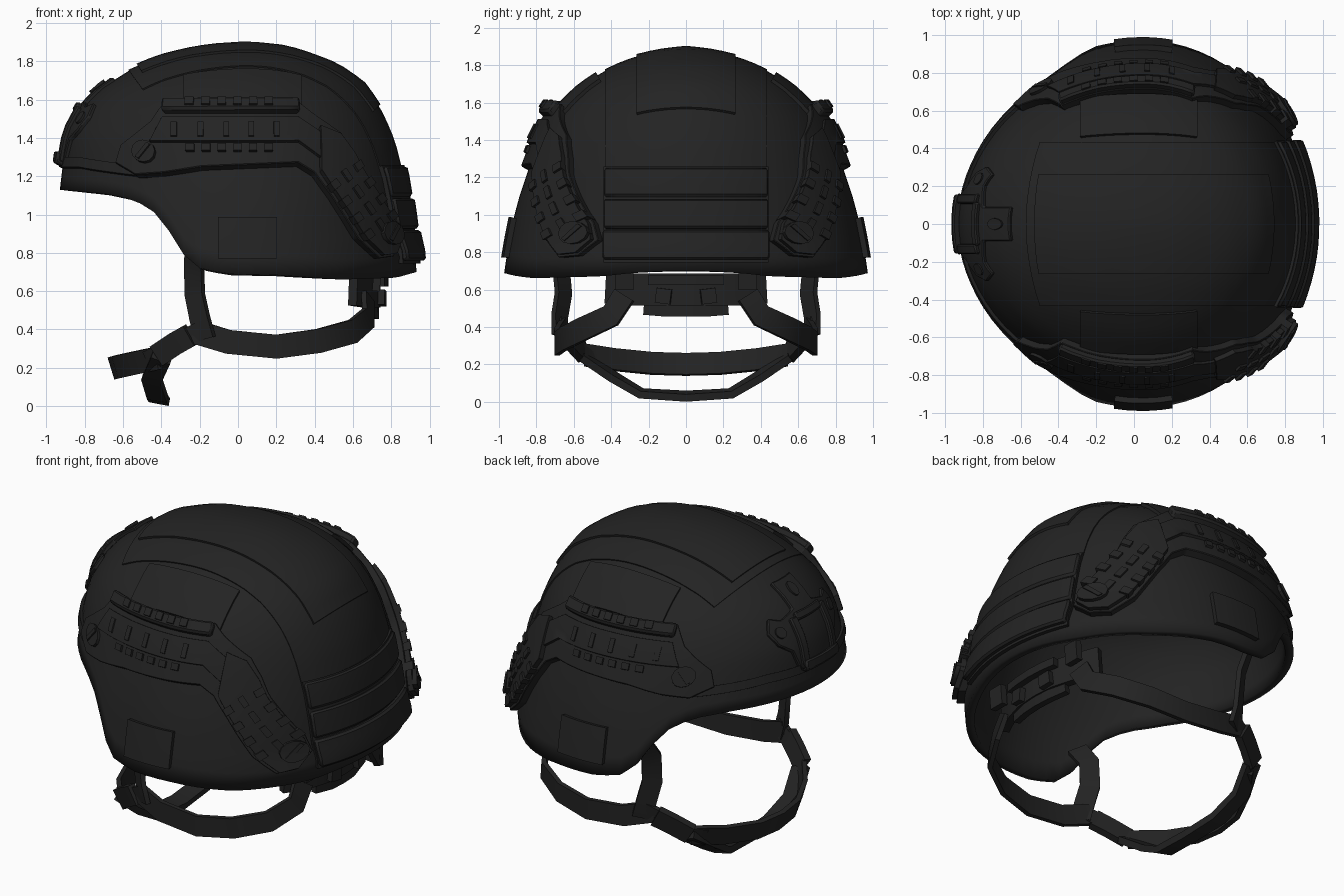
import bpy, bmesh
from math import sin, cos, acos, pi, radians
from mathutils import Vector
from mathutils.bvhtree import BVHTree

cube = bpy.data.objects.get("Cube")
if cube:
    bpy.data.objects.remove(cube)

black = bpy.data.materials.new("matte_black")
black.use_nodes = True
black.diffuse_color = (0.017, 0.017, 0.017, 1)
black.node_tree.nodes["Principled BSDF"].inputs["Base Color"].default_value = black.diffuse_color
parts = []


def add(name, bm, mirror=False, thick=0, bevel=0):
    bmesh.ops.recalc_face_normals(bm, faces=bm.faces)
    mesh = bpy.data.meshes.new(name)
    bm.to_mesh(mesh)
    bm.free()
    mesh.materials.append(black)
    ob = bpy.data.objects.new(name, mesh)
    bpy.context.collection.objects.link(ob)
    if mirror:
        m = ob.modifiers.new("Mirror", 'MIRROR')
        m.use_axis = (False, True, False)
    if thick:
        m = ob.modifiers.new("Solidify", 'SOLIDIFY')
        m.thickness, m.offset = thick, -1
    if bevel:
        m = ob.modifiers.new("Bevel", 'BEVEL')
        m.width, m.segments, m.angle_limit = bevel, 1, radians(50)
    parts.append(ob)


def lerp(table, v):
    for (a, p), (b, q) in zip(table, table[1:]):
        if v <= b:
            return p + (q - p) * max(0, (v - a) / (b - a))
    return table[-1][1]


# Shell: half-extents by height, rim height by depth
TOP, CX = 1.885, 0.05
FRONT = [(.7, .97), (1.13, .98), (1.3, .96), (1.42, .94), (1.55, .87), (1.65, .78),
         (1.75, .62), (1.82, .45), (1.87, .23), (TOP, 0)]
BACK = [(.66, .87), (.76, .9), (.83, .86), (1, .84), (1.2, .81), (1.4, .76), (1.55, .69),
        (1.68, .6), (1.77, .47), (1.84, .29), (1.87, .17), (TOP, 0)]
SIDE = [(.66, .97), (.72, .975), (.8, .955), (.97, .925), (1.1, .89), (1.25, .84),
        (1.4, .785), (1.55, .705), (1.7, .55), (1.8, .38), (1.86, .2), (TOP, 0)]
RIM = [(-.93, 1.13), (-.7, 1.11), (-.55, 1.08), (-.45, 1.03), (-.38, .95), (-.27, .77),
       (-.2, .72), (-.05, .69), (.2, .685), (.55, .66), (.85, .67), (.95, .7)]
N, LEVELS = 72, 18
bm = bmesh.new()
rings = []
for i in range(LEVELS):
    ring = []
    for j in range(N):
        a = 2 * pi * j / N
        low = lerp(RIM, CX + cos(a) * (.9 if cos(a) > 0 else .97))
        z = low + (TOP - low) * sin(pi / 2 * i / LEVELS)
        x = CX + cos(a) * lerp(BACK if cos(a) > 0 else FRONT, z)
        ring.append(bm.verts.new((x, sin(a) * lerp(SIDE, z), z)))
    rings.append(ring)
pole = bm.verts.new((CX, 0, TOP))
for j in range(N):
    k = (j + 1) % N
    for lo, hi in zip(rings, rings[1:]):
        bm.faces.new((lo[j], lo[k], hi[k], hi[j]))
    bm.faces.new((rings[-1][j], rings[-1][k], pole))
bm.normal_update()
surface = BVHTree.FromBMesh(bm)
add("shell", bm, thick=.05)


# Ways of laying a flat outline onto the shell: each gives a ray
def around(a, z):
    return Vector((CX + 3 * cos(a), 3 * sin(a), z)), Vector((-cos(a), -sin(a), 0))


RAIL_RADIUS = [(1.2, .94), (1.4, .87), (1.56, .79)]
RAYS = {
    "side": lambda u, v: (Vector((u, -3, v)), Vector((0, 1, 0))),
    "front": lambda u, v: (Vector((-3, u, v)), Vector((1, 0, 0))),
    "rear": lambda u, v: (Vector((3, u, v)), Vector((-1, 0, 0))),
    "over": lambda u, v: (Vector((CX + 3 * cos(u), v, .9 + 3 * sin(u))), Vector((-cos(u), 0, -sin(u)))),
    "across": lambda u, v: (Vector((u, -3 * cos(v), .9 + 3 * sin(v))), Vector((0, cos(v), -sin(v)))),
    "around": around,
    "rail": lambda u, v: around(-acos((u - CX) / lerp(RAIL_RADIUS, v)), v),
}


def plate(name, way, outlines, lift, mirror=False, bevel=0, step=.07):
    bm = bmesh.new()
    for outline in outlines:
        bm.faces.new([bm.verts.new((u, v, 0)) for u, v in outline])
    for axis in (0, 1):
        vals = [v.co[axis] for v in bm.verts]
        n = int((max(vals) - min(vals)) / step)
        no = Vector((1 - axis, axis, 0))
        for i in range(1, n + 1):
            c = min(vals) + (max(vals) - min(vals)) * i / (n + 1)
            bmesh.ops.bisect_plane(bm, geom=bm.verts[:] + bm.edges[:] + bm.faces[:],
                                   plane_co=no * c, plane_no=no)
    base = bm.verts[:]
    out = bmesh.ops.extrude_face_region(bm, geom=bm.faces[:], use_keep_orig=True)
    top = [g for g in out["geom"] if isinstance(g, bmesh.types.BMVert)]
    for group, h in ((base, -.015), (top, lift)):
        for v in group:
            o, d = RAYS[way](v.co.x, v.co.y)
            hit = surface.ray_cast(o, d)[0]
            if hit is None:
                hit = surface.find_nearest(o + d * 2.2)[0]
            v.co = hit + (hit - Vector((CX, 0, .75))).normalized() * h
    add(name, bm, mirror, bevel=bevel)


def rect(x, z, w, h, turn=0):
    c, s = cos(turn), sin(turn)
    return [(x + a * w / 2 * c - b * h / 2 * s, z + a * w / 2 * s + b * h / 2 * c)
            for a, b in ((-1, -1), (1, -1), (1, 1), (-1, 1))]


def disc(x, z, r, n=12):
    return [(x + r * cos(2 * pi * i / n), z + r * sin(2 * pi * i / n)) for i in range(n)]


# Fabric cover strip and patches
plate("crown_strip", "over", [rect(1.05, 0, 2.3, .86)], .008)
plate("crown_patch", "over", [rect(1.46, 0, 1.38, .52)], .02)
plate("upper_side_patch", "across", [rect(.025, .92, .61, .28)], .02, True)
plate("ear_patch", "side", [rect(.05, .875, .3, .21)], .03, True)

# Rear pouch with three bands
for i, z in enumerate((.835, .995, 1.16)):
    plate(f"rear_band_{i}", "rear", [rect(0, z, .85, .15)], .055 - .008 * i, bevel=.012)
plate("rear_pouch", "rear", [rect(0, .995, .86, .5)], .025)

# Side rails: base, thicker rear leg, channel and top lip
plate("rail_base", "rail", [[(-.63, 1.25), (-.6, 1.34), (-.46, 1.46), (-.4, 1.56), (.34, 1.56),
                             (.42, 1.5), (.58, 1.4), (.65, 1.3), (.77, 1.08), (.84, .95), (.86, .86),
                             (.8, .78), (.72, .77), (.62, .87), (.5, 1.08), (.42, 1.2), (.33, 1.25),
                             (-.2, 1.23), (-.4, 1.2), (-.54, 1.19)]], .045, True, .012, .05)
plate("rail_leg", "rail", [[(.45, 1.42), (.56, 1.38), (.64, 1.28), (.83, .94), (.845, .86), (.8, .795),
                            (.73, .785), (.64, .88), (.45, 1.2)]], .075, True, .012, .05)
plate("rail_channel", "rail", [[(-.46, 1.35), (-.4, 1.47), (.33, 1.47), (.53, 1.35), (.45, 1.27),
                                (.33, 1.35)]], .062, True, .008, .05)
plate("rail_lip", "rail", [rect(-.03, 1.525, .74, .06)], .085, True, .012)
LEG = radians(-58)
slots = [rect(-.34 + .137 * i, 1.405, .03, .07) for i in range(5)]
leg_teeth = []
for i in range(4):
    x, z = .58 + .05 * i, 1.17 - .08 * i
    for off in (-.085, .085):
        leg_teeth.append(rect(x - off * sin(LEG), z + off * cos(LEG), .04, .045, LEG))
    leg_teeth.append(rect(x, z, .06, .03, LEG))
plate("leg_teeth", "rail", leg_teeth, .088, True)
plate("rail_slots", "rail", slots, .07, True)
for name, z, h in (("upper_teeth", 1.53, .093), ("lower_teeth", 1.32, .06)):
    plate(name, "rail", [rect(-.26 + .085 * i, z, .045, .035) for i in range(6)], h, True)
for name, x, z, h in (("front_screw", -.49, 1.3, .062), ("rear_screw", .785, .89, .1)):
    plate(name, "rail", [disc(x, z, .055)], h, True)
    plate(name + "_slot", "rail", [rect(x, z, .09, .018, .9)], h + .008, True)

# Brow strap and front mount
plate("brow_strap", "around", [[(pi - .95, 1.19), (pi - .4, 1.24), (pi + .4, 1.24), (pi + .95, 1.19),
                                (pi + .95, 1.24), (pi + .4, 1.29), (pi - .4, 1.29), (pi - .95, 1.24)]],
      .02, bevel=.006)
half = [(.09, 1.7), (.09, 1.58), (.2, 1.55), (.26, 1.57), (.3, 1.5), (.27, 1.43), (.2, 1.38), (.16, 1.25)]
plate("mount_plate", "front", [half + [(-y, z) for y, z in reversed(half)]], .022, bevel=.008)
plate("mount_posts", "front", [rect(s * .13, 1.4, .05, .28) for s in (-1, 1)] + [rect(0, 1.54, .22, .04)],
      .045, bevel=.008)
plate("mount_hook", "front", [rect(0, 1.275, .3, .06)], .06, bevel=.01)
plate("mount_screws", "front", [disc(-.235, 1.49, .03), disc(.235, 1.49, .03), disc(0, 1.65, .03)], .032)


def ribbon(name, path, width, centre, thick=.028):
    # Flat strap along a path, facing away from the centre
    pts = [Vector(p) for p in path]
    bm = bmesh.new()
    prev = None
    for i, p in enumerate(pts):
        along = pts[min(i + 1, len(pts) - 1)] - pts[max(i - 1, 0)]
        if abs(p.y) < 1e-4:
            along = Vector((0, 1 if along.y > 0 else -1, 0))
        c = Vector([q if q is not None else p[k] for k, q in enumerate(centre)])
        across = along.cross(p - c).normalized() * width / 2
        out = across.cross(along).normalized() * thick / 2
        ring = [bm.verts.new(p + a * across + b * out) for a, b in ((-1, -1), (1, -1), (1, 1), (-1, 1))]
        if prev:
            for k in range(4):
                bm.faces.new((prev[k], prev[k - 1], ring[k - 1], ring[k]))
        if i == 0 or (i == len(pts) - 1 and p.y > 0):
            bm.faces.new(ring)
        prev = ring
    add(name, bm, True)


# Chin harness
FLAT, AXIS, SKEW = (None, 0, None), (0, 0, None), (.3, 0, None)
ribbon("front_strap", [(-.22, .76, .86), (-.23, .67, .74), (-.225, .655, .58), (-.2, .675, .46),
                       (-.17, .675, .35)], .115, SKEW)
ribbon("rear_strap", [(-.23, .65, .39), (-.05, .69, .335), (.2, .69, .31), (.42, .65, .34), (.6, .55, .39),
                      (.68, .4, .46), (.68, .33, .57)], .125, AXIS)
ribbon("chin_side_strap", [(-.16, .68, .41), (-.28, .63, .35), (-.4, .56, .27), (-.47, .48, .24)], .1, FLAT)
ribbon("buckle", [(-.25, .655, .37), (-.33, .61, .325), (-.42, .555, .265)], .12, FLAT, .045)
ribbon("chin_upper_strap", [(-.42, .54, .25), (-.54, .38, .225), (-.63, .18, .205), (-.65, 0, .2)], .12,
       (0, 0, .4))
ribbon("chin_lower_strap", [(-.4, .56, .25), (-.45, .4, .14), (-.42, .24, .045), (-.41, 0, .03)], .105,
       (-.3, 0, .6), .04)

# Nape pad with buckles
ribbon("nape_pad", [(.6, .42, .61), (.67, .28, .6), (.71, .14, .6), (.72, 0, .6)], .17, AXIS, .05)
ribbon("nape_lower", [(.68, .22, .52), (.71, .1, .51), (.715, 0, .51)], .11, AXIS, .04)
ribbon("nape_hanger", [(.73, .33, .72), (.72, .33, .6)], .1, (0, None, None), .04)
ribbon("nape_clip", [(.745, .2, .65), (.76, .1, .65), (.765, 0, .65)], .05, AXIS, .04)
ribbon("nape_tab", [(.745, .16, .57), (.755, .08, .56)], .08, AXIS, .04)

# Smooth shading with sharp edges kept
bpy.ops.object.select_all(action='DESELECT')
for ob in parts:
    ob.select_set(True)
bpy.context.view_layer.objects.active = parts[0]
bpy.ops.object.shade_smooth_by_angle(angle=radians(35))
